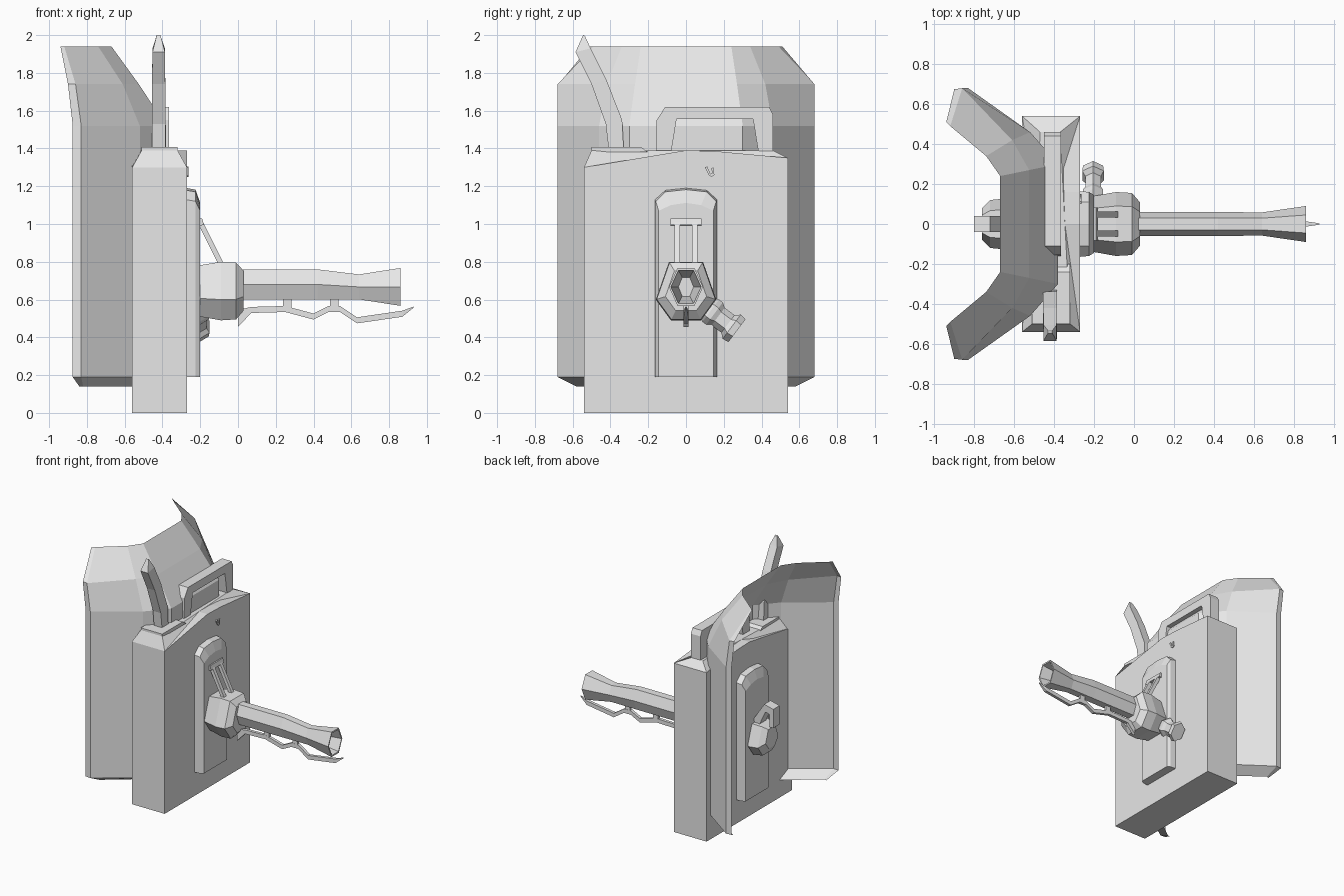
import bpy, bmesh, math
from mathutils import Vector

if "Cube" in bpy.data.objects:
    bpy.data.objects.remove(bpy.data.objects["Cube"])

grey = bpy.data.materials.new("light_grey")
grey.diffuse_color = (0.8, 0.8, 0.8, 1)
grey.use_nodes = True
grey.node_tree.nodes["Principled BSDF"].inputs["Base Color"].default_value = grey.diffuse_color


def finish(name, bm):
    bmesh.ops.recalc_face_normals(bm, faces=bm.faces)
    me = bpy.data.meshes.new(name)
    bm.to_mesh(me)
    bm.free()
    me.materials.append(grey)
    ob = bpy.data.objects.new(name, me)
    bpy.context.collection.objects.link(ob)
    return ob


def loft(name, rings, closed=True, caps=(True, True)):
    """Skin a list of rings that share a point count."""
    bm = bmesh.new()
    vs = [[bm.verts.new(p) for p in r] for r in rings]
    n = len(vs[0])
    for r, s in zip(vs, vs[1:]):
        for i in range(n if closed else n - 1):
            j = (i + 1) % n
            bm.faces.new((r[i], r[j], s[j], s[i]))
    if closed and caps[0]:
        bm.faces.new(vs[0])
    if closed and caps[1]:
        bm.faces.new(vs[-1])
    return finish(name, bm)


def slab_x(name, yz, x0, x1):
    """Side outline extruded across x."""
    return loft(name, [[(x, y, z) for y, z in yz] for x in (x0, x1)])


def slab_y(name, xz, y0, y1):
    """Front outline extruded across y."""
    return loft(name, [[(x, y, z) for x, z in xz] for y in (y0, y1)])


def hexagon(x, ry, rz, cz):
    return [(x, ry * math.cos(k * math.pi / 3), cz + rz * math.sin(k * math.pi / 3) / 0.866)
            for k in range(6)]


# Body with gently peaked top
slab_x("body", [(-.54, 0), (.54, 0), (.54, 1.35), (.16, 1.385), (0, 1.39), (-.54, 1.30)], -.56, -.27)
loft("body_roof", [
    [(-.56, -.54, 1.30), (-.27, -.54, 1.30), (-.27, .54, 1.35), (-.56, .54, 1.35)],
    [(-.51, -.5, 1.39), (-.32, -.5, 1.39), (-.37, .46, 1.39), (-.47, .46, 1.39)]])
slab_x("spike_base", [(-.5, 1.38), (-.2, 1.38), (-.24, 1.408), (-.5, 1.408)], -.51, -.32)

# Curved thin shield wrapped behind the body
half = [
    (.14, [(-.42, .25), (-.56, .38), (-.82, .58), (-.84, .57)]),
    (.19, [(-.38, .30), (-.52, .46), (-.83, .68), (-.875, .675)]),
    (1.52, [(-.38, .30), (-.52, .46), (-.83, .68), (-.875, .675)]),
    (1.74, [(-.525, .27), (-.61, .42), (-.86, .68), (-.90, .675)]),
    (1.94, [(-.67, .24), (-.74, .34), (-.92, .49), (-.94, .51)])]
loft("shield", [[(x, -y, z) for x, y in reversed(pts)] + [(x, y, z) for x, y in pts]
                for z, pts in half], closed=False)

# Carry handle
slab_x("handle", [(-.16, 1.37), (-.155, 1.55), (-.11, 1.62), (.44, 1.62), (.46, 1.58), (.46, 1.37),
                  (.385, 1.37), (.355, 1.555), (-.05, 1.555), (-.08, 1.37)], -.45, -.365)

# Curved spike, narrowing at the tip
spine = [(-.41, -.33, 1.40, 1.40, .035), (-.425, -.338, 1.53, 1.55, .035),
         (-.50, -.42, 1.74, 1.76, .035), (-.585, -.505, 1.91, 1.93, .033),
         (-.545, -.535, 2.0, 1.995, .01)]
loft("spike", [[(-.42 - w, a, za), (-.42 + w, a, za), (-.42 + w, b, zb), (-.42 - w, b, zb)]
               for a, b, za, zb, w in spine])

# Mounting plates on both broad sides
for name, s, x0 in (("front_plate", 1, -.27), ("back_plate", -1, -.56)):
    def plate_ring(dx, w, wt, top, shoulder):
        x = x0 + s * dx
        return [(x, -w, .19), (x, w, .19), (x, w, shoulder), (x, wt, top), (x, 0, top + .012),
                (x, -wt, top), (x, -w, shoulder)]
    loft(name, [plate_ring(-.01, .165, .11, 1.18, 1.13), plate_ring(.045, .16, .11, 1.17, 1.12),
                plate_ring(.07, .145, .08, 1.10, 1.07)])


# Faceted hub holding the barrel
def hub_ring(x, k, cz=.65):
    pts = [(-.16, .60), (-.09, .80), (.09, .80), (.16, .60), (.08, .49), (-.08, .49)]
    return [(x, y * k, cz + (z - cz) * k) for y, z in pts]


loft("hub", [hub_ring(-.27, .55), hub_ring(-.225, .85), hub_ring(-.09, 1), hub_ring(-.01, .97),
             hub_ring(.03, .68)])
loft("back_hub", [hub_ring(x, k, .72) for x, k in ((-.60, .6), (-.64, .8), (-.72, .75), (-.76, .5))])
slab_y("back_latch", [(-.62, .80), (-.72, .95), (-.80, .93), (-.80, .78), (-.765, .78),
                      (-.765, .88), (-.73, .89), (-.67, .76)], -.04, .04)

# Barrel with flared, hollow muzzle
loft("barrel", [hexagon(.02, .06, .08, .68), hexagon(.42, .06, .08, .68), hexagon(.64, .058, .066, .667),
                hexagon(.86, .09, .10, .667), hexagon(.86, .08, .088, .667), hexagon(.66, .04, .05, .667)])

# Bent rail under the barrel and its two posts
path = [(.0, .50), (.07, .545), (.25, .55), (.40, .51), (.48, .55), (.54, .55), (.63, .49),
        (.87, .525), (.93, .56)]
rings = []
for i, (x, z) in enumerate(path):
    t = (.045, .016)[i > 0] if i < 8 else .003
    w = .012 if i < 8 else .003
    rings.append([(x, -w, z - t), (x, w, z - t), (x, w, z + t), (x, -w, z + t)])
loft("rail", rings)
for x in (.26, .51):
    slab_y("rail_post", [(x - .022, .55), (x + .022, .55), (x + .022, .62), (x - .022, .62)], -.011, .011)

# Twin strut with crossbar from plate to hub
for s in (-1, 1):
    slab_y("strut", [(-.10, .78), (-.07, .78), (-.185, 1.01), (-.215, 1.01)], s * .033, s * .062)
slab_y("strut_bar", [(-.225, 1.03), (-.19, 1.03), (-.18, .995), (-.21, .99)], -.082, .082)

# Waisted side knob pointing outwards and down
axis = Vector((0, .8, -.6))
side = Vector((0, .6, .8))
start = Vector((-.205, .09, .57))
rings = []
for d, r in ((0, .05), (.05, .075), (.075, .075), (.10, .058), (.165, .058), (.19, .08), (.225, .075)):
    c = start + axis * d
    rings.append([c + side * r * math.cos(a) + Vector((.062 * r / .08 * math.sin(a), 0, 0))
                  for a in [k * math.pi / 3 for k in range(6)]])
loft("side_knob", rings)

# Small loop on the body
slab_x("small_loop", [(.10, 1.30), (.112, 1.305), (.13, 1.265), (.138, 1.268), (.135, 1.295), (.145, 1.30),
                      (.15, 1.26), (.135, 1.25), (.12, 1.26)], -.275, -.262)
